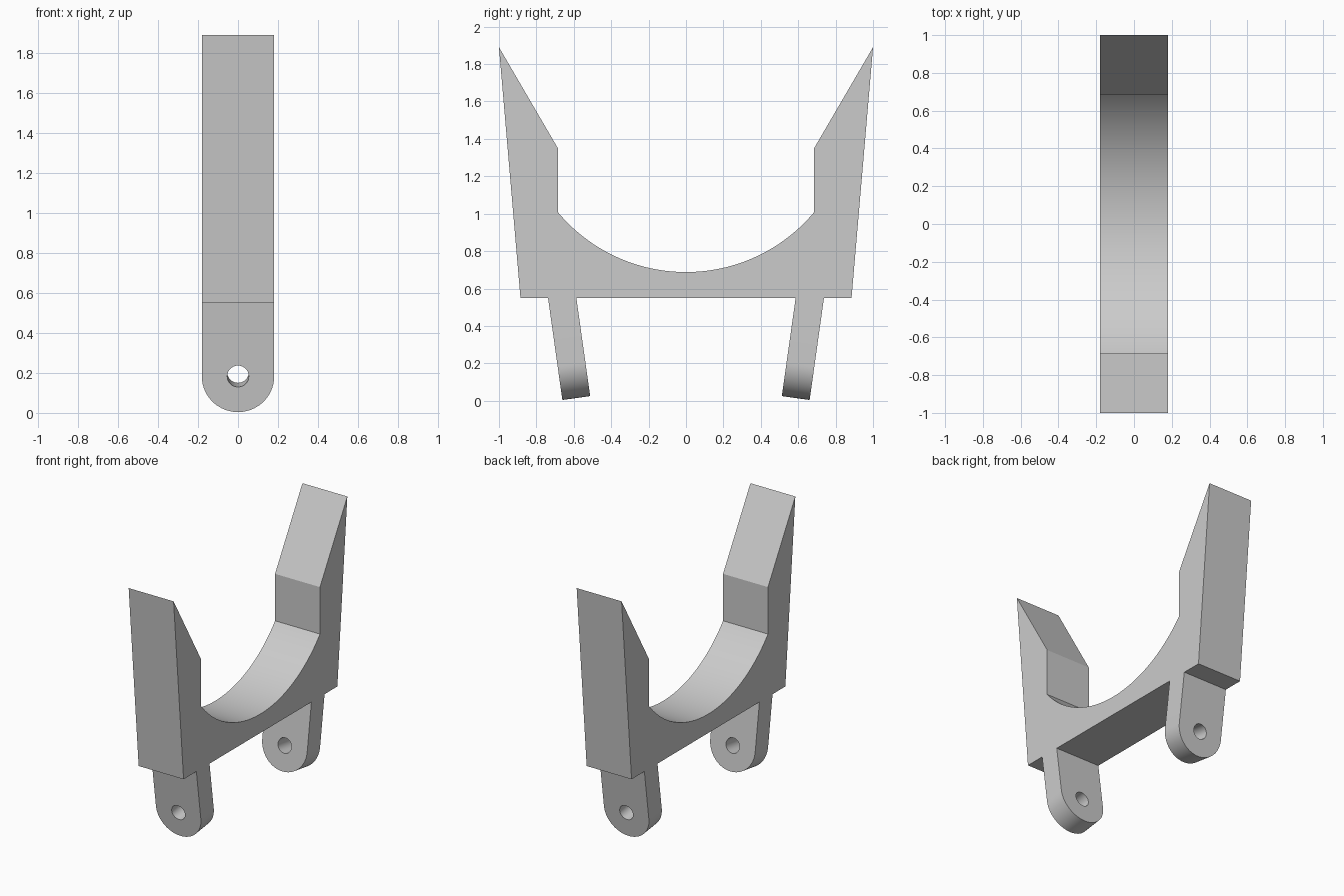
import bpy, bmesh, math
from mathutils import Matrix, Vector

if "Cube" in bpy.data.objects:
    bpy.data.objects.remove(bpy.data.objects["Cube"], do_unlink=True)

HALF = 0.181                 # half width of the bracket
TILT = math.radians(8)       # outward lean of the lugs

grey = bpy.data.materials.new("light grey")
grey.use_nodes = True
grey.diffuse_color = (0.6, 0.6, 0.6, 1)
grey.node_tree.nodes["Principled BSDF"].inputs["Base Color"].default_value = (0.6, 0.6, 0.6, 1)


def arc(cu, cv, radius, start, end, steps):
    """Points on an arc, angles in degrees, both ends included."""
    angles = [math.radians(start + (end - start) * i / steps) for i in range(steps + 1)]
    return [(cu + radius * math.cos(a), cv + radius * math.sin(a)) for a in angles]


def plate(name, loops, depth, matrix):
    """Fill closed outlines (later loops are holes), extrude along local z, place."""
    bm = bmesh.new()
    edges = []
    for loop in loops:
        verts = [bm.verts.new((u, v, 0)) for u, v in loop]
        edges += [bm.edges.new((a, b)) for a, b in zip(verts, verts[1:] + verts[:1])]
    bmesh.ops.triangle_fill(bm, edges=edges, use_beauty=True)
    side = bmesh.ops.extrude_face_region(bm, geom=bm.faces[:], use_keep_orig=True)
    moved = [g for g in side["geom"] if isinstance(g, bmesh.types.BMVert)]
    bmesh.ops.translate(bm, verts=moved, vec=(0, 0, depth))
    bm.transform(matrix)
    bmesh.ops.recalc_face_normals(bm, faces=bm.faces)
    mesh = bpy.data.meshes.new(name)
    bm.to_mesh(mesh)
    bm.free()
    mesh.materials.append(grey)
    obj = bpy.data.objects.new(name, mesh)
    bpy.context.collection.objects.link(obj)
    bpy.ops.object.select_all(action="DESELECT")
    obj.select_set(True)
    bpy.context.view_layer.objects.active = obj
    bpy.ops.object.shade_smooth_by_angle(angle=math.radians(25))
    return obj


def frame(u, v, w, origin):
    """Matrix taking local x, y, z to the axes u, v, w."""
    m = Matrix((u, v, w)).transposed().to_4x4()
    m.translation = Vector(origin)
    return m


# Cradle: side profile with a round saddle and two pointed horns
saddle_radius, saddle_z = 0.893, 1.581
reach = math.degrees(math.asin(0.685 / saddle_radius))
profile = [(-0.885, 0.55), (0.885, 0.55), (1, 1.89), (0.685, 1.35)]
profile += arc(0, saddle_z, saddle_radius, -90 + reach, -90 - reach, 64)
profile += [(-0.685, 1.35), (-1, 1.89)]
plate("cradle", [profile], 2 * HALF,
      frame((0, 1, 0), (0, 0, 1), (1, 0, 0), (-HALF, 0, 0)))

# Mounting lugs: round-ended tabs with a pin hole, sunk slightly into the cradle
tab = arc(0, HALF, HALF, 180, 360, 40) + [(HALF, 0.6), (-HALF, 0.6)]
hole = arc(0, HALF, 0.054, 0, 351, 39)
s, c = math.sin(TILT), math.cos(TILT)
for name, side in (("front_lug", -1), ("back_lug", 1)):
    plate(name, [tab, hole], 0.15,
          frame((1, 0, 0), (0, side * s, c), (0, -side * c, s), (0, side * 0.661, 0.004)))
